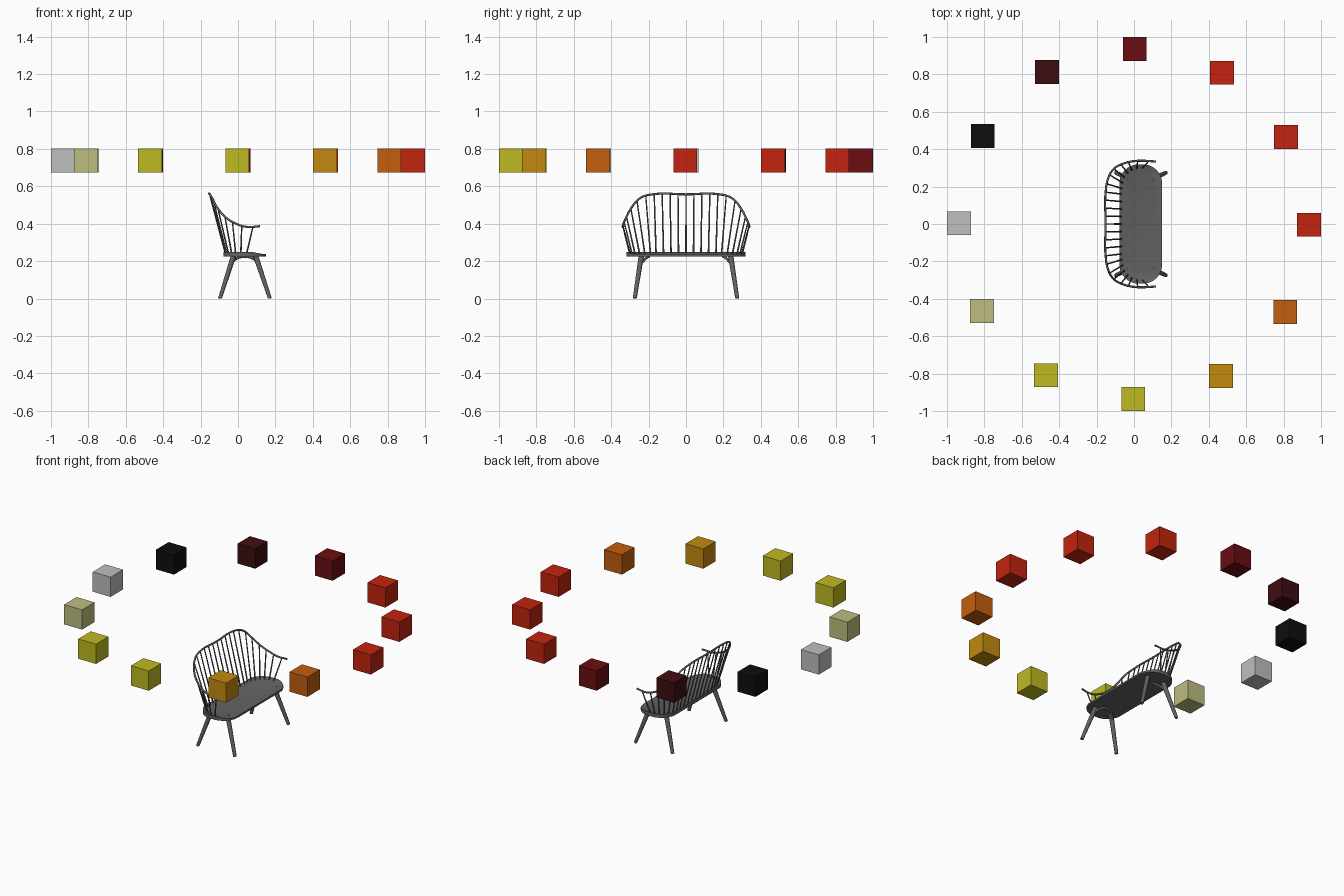
import bpy, bmesh, math
from mathutils import Vector

if "Cube" in bpy.data.objects:
    bpy.data.objects.remove(bpy.data.objects["Cube"])


def material(name, rgb):
    """Flat material from 0-255 display values."""
    col = [((v / 255 + 0.055) / 1.055) ** 2.4 for v in rgb] + [1]
    m = bpy.data.materials.new(name)
    m.use_nodes = True
    m.diffuse_color = col
    m.node_tree.nodes["Principled BSDF"].inputs["Base Color"].default_value = col
    return m


def add_mesh(name, bm, mat, smooth=False):
    bmesh.ops.recalc_face_normals(bm, faces=bm.faces)
    me = bpy.data.meshes.new(name)
    bm.to_mesh(me)
    bm.free()
    me.materials.append(mat)
    ob = bpy.data.objects.new(name, me)
    bpy.context.collection.objects.link(ob)
    if smooth:
        bpy.ops.object.select_all(action="DESELECT")
        ob.select_set(True)
        bpy.context.view_layer.objects.active = ob
        bpy.ops.object.shade_smooth_by_angle(angle=math.radians(40))
    return ob


def rod(bm, a, b, r1, r2, sides=12):
    """Tapered round rod from a to b."""
    a, b = Vector(a), Vector(b)
    new = bmesh.ops.create_cone(bm, cap_ends=True, segments=sides, radius1=r1,
                                radius2=r2, depth=(b - a).length)["verts"]
    rot = (b - a).to_track_quat("Z", "Y")
    for v in new:
        v.co = rot @ v.co + (a + b) / 2


def bent_rail(name, points, radius, mat):
    """Round bar swept along a smooth curve."""
    cu = bpy.data.curves.new(name, "CURVE")
    cu.dimensions = "3D"
    cu.bevel_depth = radius
    cu.bevel_resolution = 3
    cu.use_fill_caps = True
    cu.resolution_u = 6
    sp = cu.splines.new("BEZIER")
    sp.bezier_points.add(len(points) - 1)
    for bp, p in zip(sp.bezier_points, points):
        bp.co = p
        bp.handle_left_type = bp.handle_right_type = "AUTO"
    ob = bpy.data.objects.new(name, cu)
    ob.data.materials.append(mat)
    bpy.context.collection.objects.link(ob)


# Ring of floating colour blocks
red = material("red", (194, 36, 14))
dark_red = material("dark_red", (106, 13, 17))
maroon = material("maroon", (62, 13, 17))
black = material("black", (13, 13, 14))
grey = material("light_grey", (191, 191, 191))
khaki = material("pale_khaki", (190, 190, 128))
yellow = material("yellow", (191, 186, 33))
amber = material("amber", (194, 138, 16))
orange = material("orange", (194, 94, 14))
ring = [red, red, red, dark_red, maroon, black, grey, khaki,
        yellow, yellow, amber, orange]
for i, mat in enumerate(ring):
    ang = math.radians(30 * i - 0.25)
    bm = bmesh.new()
    bmesh.ops.create_cube(bm, size=0.128)
    bmesh.ops.translate(bm, verts=bm.verts, vec=(
        0.936 * math.cos(ang), 0.936 * math.sin(ang), 0.739))
    add_mesh(f"{mat.name}_block_{i + 1}", bm, mat)

wood = material("charcoal_wood", (98, 98, 98))

# Seat: rounded plank with a shallow dish and a lowered front edge
SEAT_X, HALF_W, HALF_L, CORNER = 0.036, 0.114, 0.318, 0.1
bm = bmesh.new()
outline = []
for q, (sx, sy) in enumerate([(1, 1), (-1, 1), (-1, -1), (1, -1)]):
    for k in range(11):
        t = math.radians(90 * q + 9 * k)
        outline.append(bm.verts.new((
            SEAT_X + sx * (HALF_W - CORNER) + CORNER * math.cos(t),
            sy * (HALF_L - CORNER) + CORNER * math.sin(t), 0.225)))
bottom = bm.faces.new(outline)
top = bmesh.ops.extrude_face_region(bm, geom=[bottom])["geom"]
for v in [g for g in top if isinstance(g, bmesh.types.BMVert)]:
    v.co.z = 0.248 - 0.011 * min(1, max(0, (v.co.x - 0.08) / 0.06))
top_face = [g for g in top if isinstance(g, bmesh.types.BMFace)][0]
bmesh.ops.inset_region(bm, faces=[top_face], thickness=0.025)
for v in top_face.verts:
    v.co.z = 0.238
    v.co.x += 0.006
add_mesh("seat", bm, wood, True)

# Splayed legs, and an arched brace under each end
for end, sy in (("left", 1), ("right", -1)):
    for pos, x_top, x_foot in (("rear", -0.022, -0.096), ("front", 0.092, 0.17)):
        bm = bmesh.new()
        rod(bm, (x_foot, sy * 0.274, 0), (x_top, sy * 0.238, 0.235),
            0.0105, 0.0145, 16)
        for v in bm.verts:
            v.co.z = max(v.co.z, 0)
        add_mesh(f"{pos}_{end}_leg", bm, wood, True)
    bent_rail(f"{end}_arch_brace", [
        (-0.04, sy * 0.247, 0.178), (-0.012, sy * 0.218, 0.212),
        (0.036, sy * 0.2, 0.224), (0.084, sy * 0.218, 0.212),
        (0.112, sy * 0.247, 0.178)], 0.007, wood)

# Bent top rail, mirrored about the middle of the bench
half = [(0.118, 0.334, 0.387), (0.05, 0.338, 0.383), (-0.01, 0.335, 0.4),
        (-0.065, 0.32, 0.433), (-0.107, 0.295, 0.48),
        (-0.138, 0.245, 0.537), (-0.151, 0.18, 0.557)]
mirrored = [(x, -y, z) for x, y, z in reversed(half)]
bent_rail("back_rail", half + [(-0.152, 0, 0.557)] + mirrored, 0.0058, wood)

# Spindles: (rail point, seat point) pairs for the fanned ends
pairs = [((0.08, 0.337, 0.384), (0.045, 0.3)),
         ((0.02, 0.337, 0.39), (0.015, 0.298)),
         ((-0.03, 0.331, 0.411), (-0.012, 0.288)),
         ((-0.07, 0.318, 0.437), (-0.033, 0.272)),
         ((-0.107, 0.295, 0.48), (-0.05, 0.248)),
         ((-0.13, 0.262, 0.521), (-0.06, 0.22)),
         ((-0.146, 0.215, 0.549), (-0.064, 0.19))]
pairs += [((-0.152, 0.0425 * k, 0.557), (-0.066, 0.04 * k)) for k in range(5)]
bm = bmesh.new()
for (tx, ty, tz), (bx, by) in pairs:
    for sy in ((1, -1) if ty else (1,)):
        rod(bm, (bx, sy * by, 0.236), (tx, sy * ty, tz), 0.0045, 0.0035, 8)
add_mesh("back_spindles", bm, wood, True)
